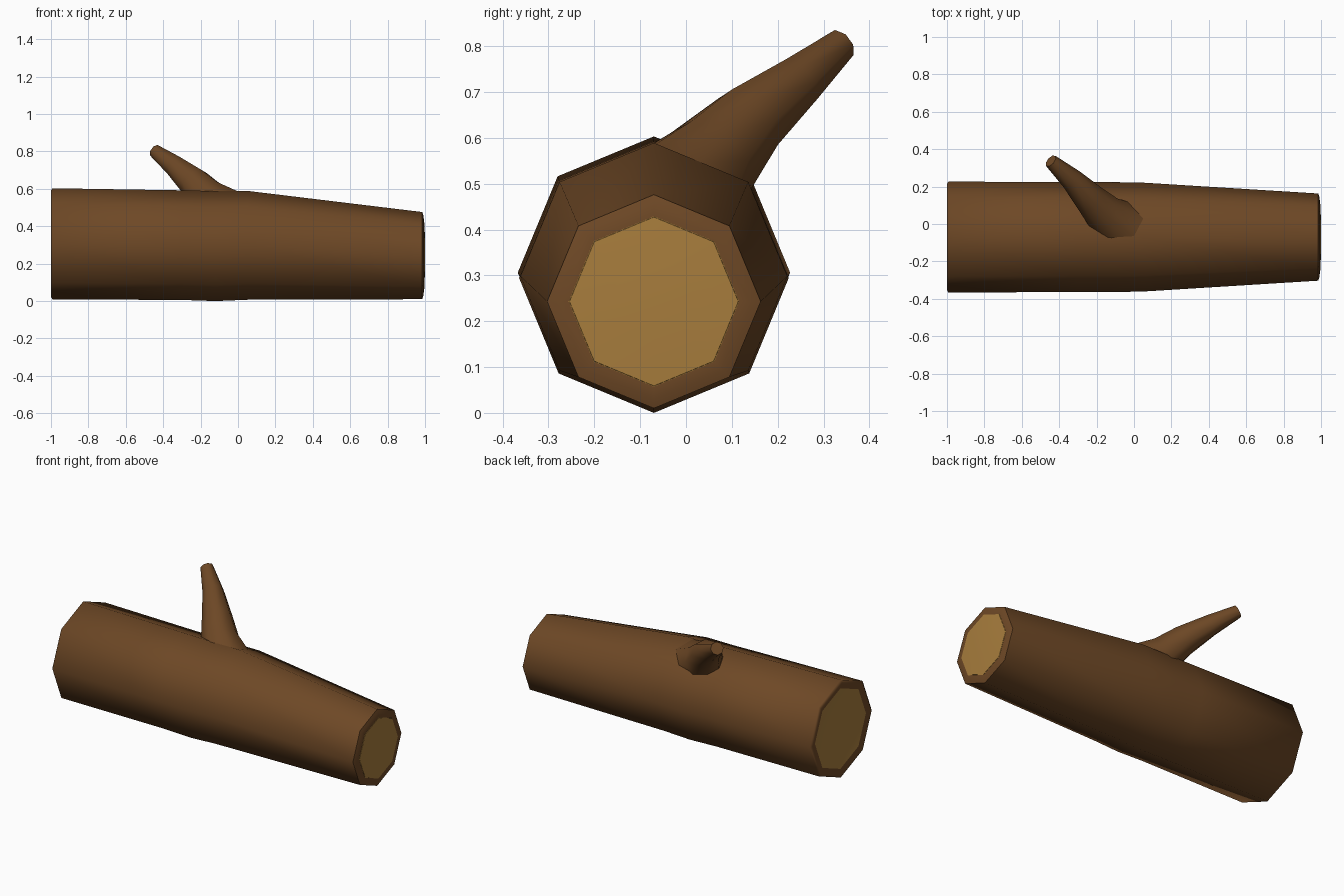
import bpy, bmesh, math
from mathutils import Vector

if "Cube" in bpy.data.objects:
    bpy.data.objects.remove(bpy.data.objects["Cube"])


def material(name, color):
    m = bpy.data.materials.new(name)
    m.diffuse_color = (*color, 1)
    m.use_nodes = True
    m.node_tree.nodes["Principled BSDF"].inputs["Base Color"].default_value = m.diffuse_color
    return m


bark = material("brown bark", (0.155, 0.065, 0.019))
wood = material("pale cut wood", (0.39, 0.205, 0.046))


def tube(name, rings, mats, wood_caps=False, n=8, smooth_angle=60):
    """Loft n-sided rings (centre, radius, axis) and close both ends."""
    bm = bmesh.new()
    loops = []
    for c, r, axis in rings:
        a = Vector(axis).normalized()
        u = (Vector((0, 0, 1)) - a * a.z).normalized()
        v = a.cross(u)
        loops.append([bm.verts.new(Vector(c) + r * (u * math.cos(2 * math.pi * i / n)
                      + v * math.sin(2 * math.pi * i / n))) for i in range(n)])
    for p, q in zip(loops, loops[1:]):
        for i in range(n):
            bm.faces.new((p[i], p[(i + 1) % n], q[(i + 1) % n], q[i]))
    caps = [bm.faces.new(loops[0][::-1]), bm.faces.new(loops[-1])]
    if wood_caps:
        for f in caps:
            f.material_index = 1
    bmesh.ops.recalc_face_normals(bm, faces=bm.faces[:])
    me = bpy.data.meshes.new(name)
    bm.to_mesh(me)
    bm.free()
    for m in mats:
        me.materials.append(m)
    ob = bpy.data.objects.new(name, me)
    bpy.context.collection.objects.link(ob)
    bpy.ops.object.select_all(action='DESELECT')
    ob.select_set(True)
    bpy.context.view_layer.objects.active = ob
    bpy.ops.object.shade_smooth_by_angle(angle=math.radians(smooth_angle))
    return ob


# log: tapering octagonal trunk with a bark rim around each cut end
Y = -0.07
profile = [  # x, centre z, radius
    (-0.990, 0.306, 0.245), (-1.000, 0.306, 0.284), (-0.992, 0.306, 0.297),
    (-0.30, 0.299, 0.293), (-0.12, 0.294, 0.294), (0.05, 0.298, 0.291),
    (0.985, 0.243, 0.233), (0.992, 0.243, 0.212), (0.994, 0.243, 0.186)]
tube("log", [((x, Y, z), r, (1, 0, 0)) for x, z, r in profile], [bark, wood], True)

# cut_face: slightly bulging wood at the narrow end
tube("cut_face", [((0.990, Y, 0.243), 0.186, (1, 0, 0)),
                  ((0.9955, Y, 0.243), 0.184, (1, 0, 0)),
                  ((1.0, Y, 0.25), 0.09, (1, 0, 0))], [wood])

# branch: flared stub growing up, back and to the left
path = [((-0.06, -0.02, 0.46), 0.15), ((-0.16, 0.055, 0.55), 0.108),
        ((-0.235, 0.135, 0.635), 0.085), ((-0.335, 0.24, 0.72), 0.06),
        ((-0.445, 0.337, 0.803), 0.037)]
rings = []
for i, (c, r) in enumerate(path):
    a, b = path[max(i - 1, 0)][0], path[min(i + 1, len(path) - 1)][0]
    rings.append((c, r, Vector(b) - Vector(a)))
tube("branch", rings, [bark])
